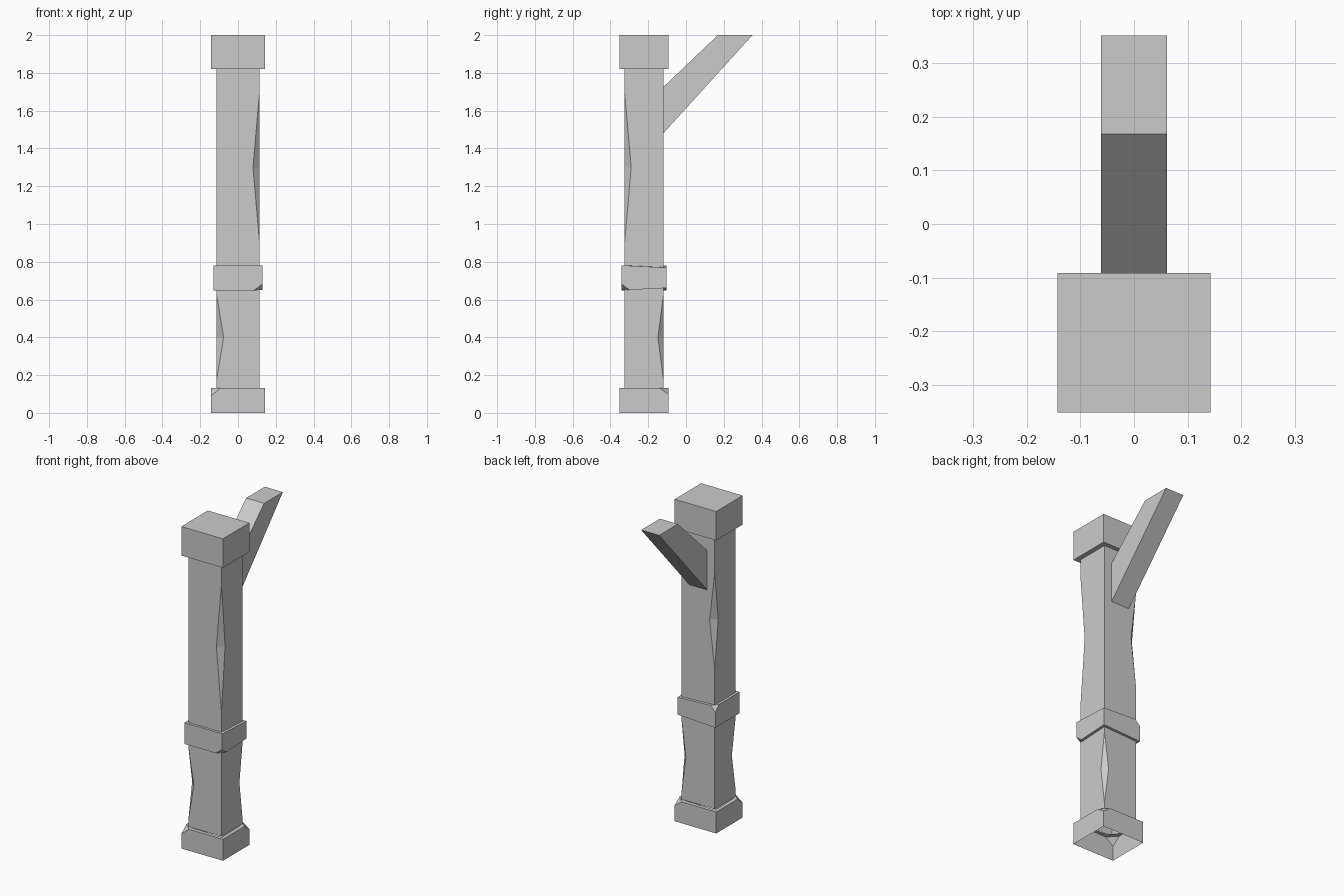
import bpy, bmesh
from mathutils import Vector

cube = bpy.data.objects.get("Cube")
if cube:
    bpy.data.objects.remove(cube, do_unlink=True)

grey = bpy.data.materials.new("plain_grey")
grey.use_nodes = True
grey.diffuse_color = (0.6, 0.6, 0.6, 1)
bsdf = next(n for n in grey.node_tree.nodes if n.type == 'BSDF_PRINCIPLED')
bsdf.inputs["Base Color"].default_value = grey.diffuse_color

CENTRE_Y = -0.222
# Corner directions, counter-clockwise seen from above
CORNERS = [(-1, -1), (1, -1), (1, 1), (-1, 1)]


def finish(bm, name):
    bmesh.ops.remove_doubles(bm, verts=bm.verts, dist=1e-5)
    bmesh.ops.recalc_face_normals(bm, faces=bm.faces)
    mesh = bpy.data.meshes.new(name)
    bm.to_mesh(mesh)
    bm.free()
    mesh.materials.append(grey)
    obj = bpy.data.objects.new(name, mesh)
    bpy.context.collection.objects.link(obj)
    return obj


def corner_point(corner, hx, hy, z, cut_x=0, cut_y=0):
    sx, sy = corner
    return Vector((sx * (hx - cut_x), CENTRE_Y + sy * (hy - cut_y), z))


def shaft(name, hx, hy, z0, z1, notches):
    """Square tube; notches maps a corner to (low, middle, high, depth)."""
    bm = bmesh.new()
    sides = []
    for c in CORNERS:
        ends = [corner_point(c, hx, hy, z) for z in (z0, z1)]
        along_x, along_y = list(ends), list(ends)
        if c in notches:
            low, mid, high, d = notches[c]
            lo, hi = corner_point(c, hx, hy, low), corner_point(c, hx, hy, high)
            px = corner_point(c, hx, hy, mid, cut_x=d)
            py = corner_point(c, hx, hy, mid, cut_y=d)
            along_x[1:1] = [lo, px, hi]
            along_y[1:1] = [lo, py, hi]
            for tip in (lo, hi):
                bm.faces.new([bm.verts.new(p) for p in (tip, px, py)])
        sides.append((along_x, along_y))
    # Front and back walls follow x, the side walls follow y
    for i in range(4):
        axis = i % 2
        a, b = sides[i][axis], sides[(i + 1) % 4][axis]
        bm.faces.new([bm.verts.new(p) for p in a + b[::-1]])
    return finish(bm, name)


def block(name, hx, hy, z0, z1, chips=(), sag=None, hollow=0):
    """Box with chipped corners; sag pinches one corner, hollow opens it below."""
    bm = bmesh.new()
    bmesh.ops.create_cube(bm, size=2)
    for v in bm.verts:
        c = (round(v.co.x), round(v.co.y))
        top = v.co.z > 0
        z = z1 if top else z0
        if c == sag:
            z += -0.012 if top else 0.012
        v.co = corner_point(c, hx, hy, z)
    for corner, top, run, drop in chips:
        sx, sy = corner
        sz = 1 if top else -1
        origin = corner_point(corner, hx, hy, (z1 if top else z0) - sz * drop)
        cut = bmesh.ops.bisect_plane(
            bm, geom=bm.verts[:] + bm.edges[:] + bm.faces[:], plane_co=origin,
            plane_no=Vector((sx / run, sy / run, sz / drop)).normalized(),
            clear_outer=True)
        edges = [e for e in cut["geom_cut"] if isinstance(e, bmesh.types.BMEdge)]
        bmesh.ops.edgenet_fill(bm, edges=edges)
    if hollow:
        bm.normal_update()
        top = max(bm.faces, key=lambda f: f.calc_center_median().z)
        bottom = min(bm.faces, key=lambda f: f.calc_center_median().z)
        bmesh.ops.inset_region(bm, faces=[top], thickness=hollow)
        bmesh.ops.delete(bm, geom=[top, bottom], context='FACES')
    return finish(bm, name)


# Column, from the ground up
block("base_block", 0.143, 0.13, 0, 0.133, hollow=0.028,
      chips=[((-1, -1), True, 0.052, 0.042), ((1, 1), True, 0.05, 0.036)])
shaft("lower_shaft", 0.114, 0.103, 0.133, 0.66,
      {(-1, -1): (0.17, 0.4, 0.63, 0.038), (1, 1): (0.17, 0.4, 0.63, 0.03)})
block("middle_band", 0.13, 0.119, 0.649, 0.781, sag=(1, 1),
      chips=[((1, -1), False, 0.045, 0.034), ((-1, 1), True, 0.035, 0.035)])
shaft("upper_shaft", 0.114, 0.103, 0.77, 1.83,
      {(1, -1): (0.9, 1.3, 1.7, 0.035), (-1, 1): (1.0, 1.3, 1.6, 0.035)})
block("top_block", 0.143, 0.13, 1.82, 2.0)

# Slanted brace at the back
bm = bmesh.new()
profile = [(-0.12, 1.48), (0.352, 2), (0.168, 2), (-0.12, 1.725)]
face = bm.faces.new([bm.verts.new((-0.062, y, z)) for y, z in profile])
ext = bmesh.ops.extrude_face_region(bm, geom=[face])
bmesh.ops.translate(bm, vec=(0.124, 0, 0),
                    verts=[g for g in ext["geom"] if isinstance(g, bmesh.types.BMVert)])
finish(bm, "brace")
